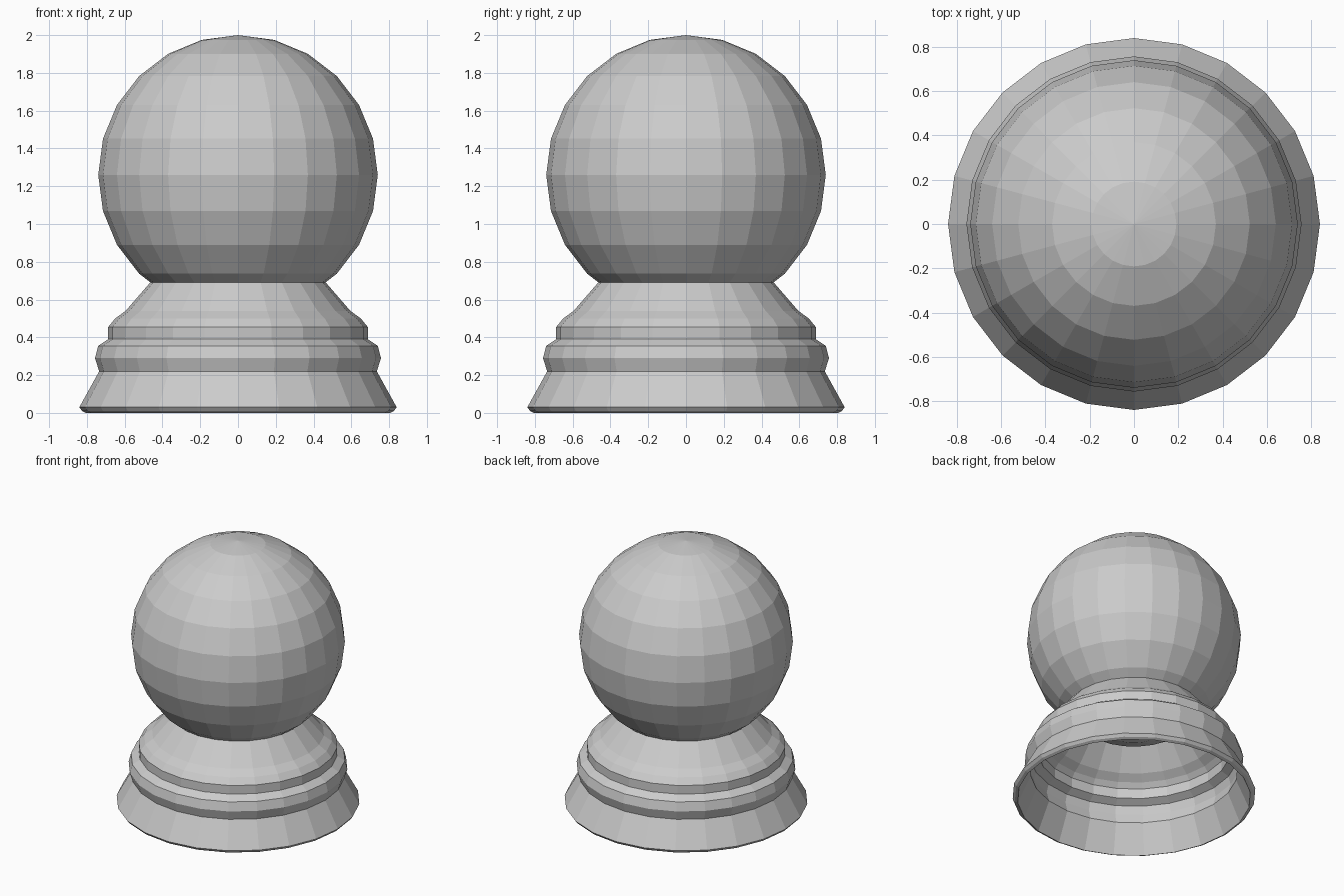
import bpy, bmesh
from math import sin, cos, pi

if "Cube" in bpy.data.objects:
    bpy.data.objects.remove(bpy.data.objects["Cube"])

SIDES = 24


def lathe(name, profile):
    """Revolve (radius, height) points around z; zero radius makes a pole."""
    bm = bmesh.new()
    rings = []
    for r, z in profile:
        if r == 0:
            rings.append([bm.verts.new((0, 0, z))] * SIDES)
        else:
            rings.append([bm.verts.new((r * cos(2 * pi * i / SIDES),
                                        r * sin(2 * pi * i / SIDES), z))
                          for i in range(SIDES)])
    for a, b in zip(rings, rings[1:]):
        for i in range(SIDES):
            j = (i + 1) % SIDES
            quad = list(dict.fromkeys((a[i], a[j], b[j], b[i])))
            bm.faces.new(quad)
    bmesh.ops.recalc_face_normals(bm, faces=bm.faces)
    mesh = bpy.data.meshes.new(name)
    bm.to_mesh(mesh)
    bm.free()
    obj = bpy.data.objects.new(name, mesh)
    bpy.context.collection.objects.link(obj)
    return obj


# Faceted glass ball, 12 bands from pole to pole
R, ZC = 0.74, 1.26
ball = [(0, ZC - R)]
ball += [(R * cos(k * pi / 12), ZC + R * sin(k * pi / 12)) for k in range(-5, 6)]
ball += [(0, ZC + R)]
lathe("globe", ball)

# Hollow stepped base: outer wall, bottom lip, then inner wall back up
outer = [(0.465, 0.69), (0.595, 0.54), (0.65, 0.50), (0.687, 0.455),
         (0.687, 0.39), (0.74, 0.355), (0.757, 0.29), (0.735, 0.22),
         (0.84, 0.03), (0.825, 0.01)]
inner = [(0.805, 0.0), (0.715, 0.21), (0.735, 0.285), (0.72, 0.345),
         (0.665, 0.375), (0.665, 0.45), (0.635, 0.485), (0.58, 0.525),
         (0.45, 0.68)]
lathe("stepped_base", outer + inner)
